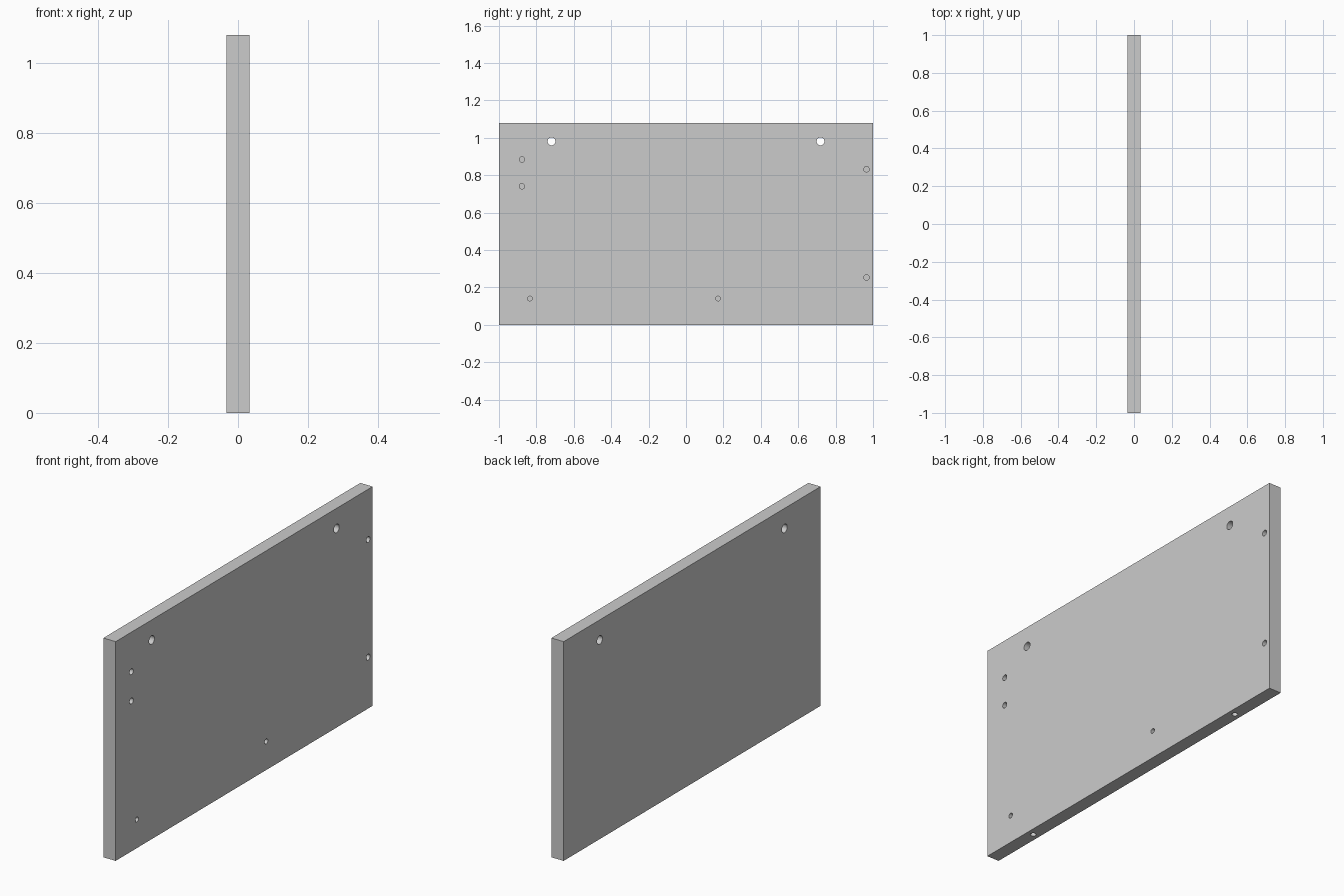
import bpy
from math import pi

if "Cube" in bpy.data.objects:
    bpy.data.objects.remove(bpy.data.objects["Cube"])

T, L, H = 0.067, 2.0, 1.08      # thickness, length, height

# Flat board
bpy.ops.mesh.primitive_cube_add(size=1, location=(0, 0, H / 2))
board = bpy.context.object
board.name = "side_panel"
board.scale = (T, L, H)
bpy.ops.object.transform_apply(location=True, rotation=True, scale=True)


def drill(name, loc, radius, length, along_x=True):
    """Cut a cylindrical hole centred on loc."""
    rot = (0, pi / 2, 0) if along_x else (0, 0, 0)
    bpy.ops.mesh.primitive_cylinder_add(vertices=32, radius=radius, depth=length,
                                        location=loc, rotation=rot)
    bit = bpy.context.object
    bit.name = name
    bit.hide_render = True
    mod = board.modifiers.new(name, 'BOOLEAN')
    mod.operation = 'DIFFERENCE'
    mod.solver = 'EXACT'
    mod.object = bit
    bpy.context.view_layer.objects.active = board
    bpy.ops.object.modifier_apply(modifier=mod.name)
    bpy.data.objects.remove(bit)


# Mirrored through holes at the top and dowel holes in the bottom edge
for s in (-1, 1):
    drill("through_hole", (0, 0.719 * s, 0.981), 0.021, 0.2)
    drill("dowel_hole", (0, 0.715 * s, 0), 0.0135, 0.2, along_x=False)

# Blind holes in the right face: y, z, radius
for y, z, r in [(-0.877, 0.885, 0.0145), (-0.877, 0.741, 0.0145),
                (0.965, 0.832, 0.0145), (0.965, 0.253, 0.0145),
                (-0.835, 0.141, 0.0125), (0.172, 0.141, 0.0125)]:
    drill("blind_hole", (T / 2, y, z), r, 0.09)

# Smooth hole walls, keep the board edges crisp
bpy.ops.object.select_all(action='DESELECT')
board.select_set(True)
bpy.context.view_layer.objects.active = board
bpy.ops.object.shade_smooth_by_angle(angle=pi / 6)
